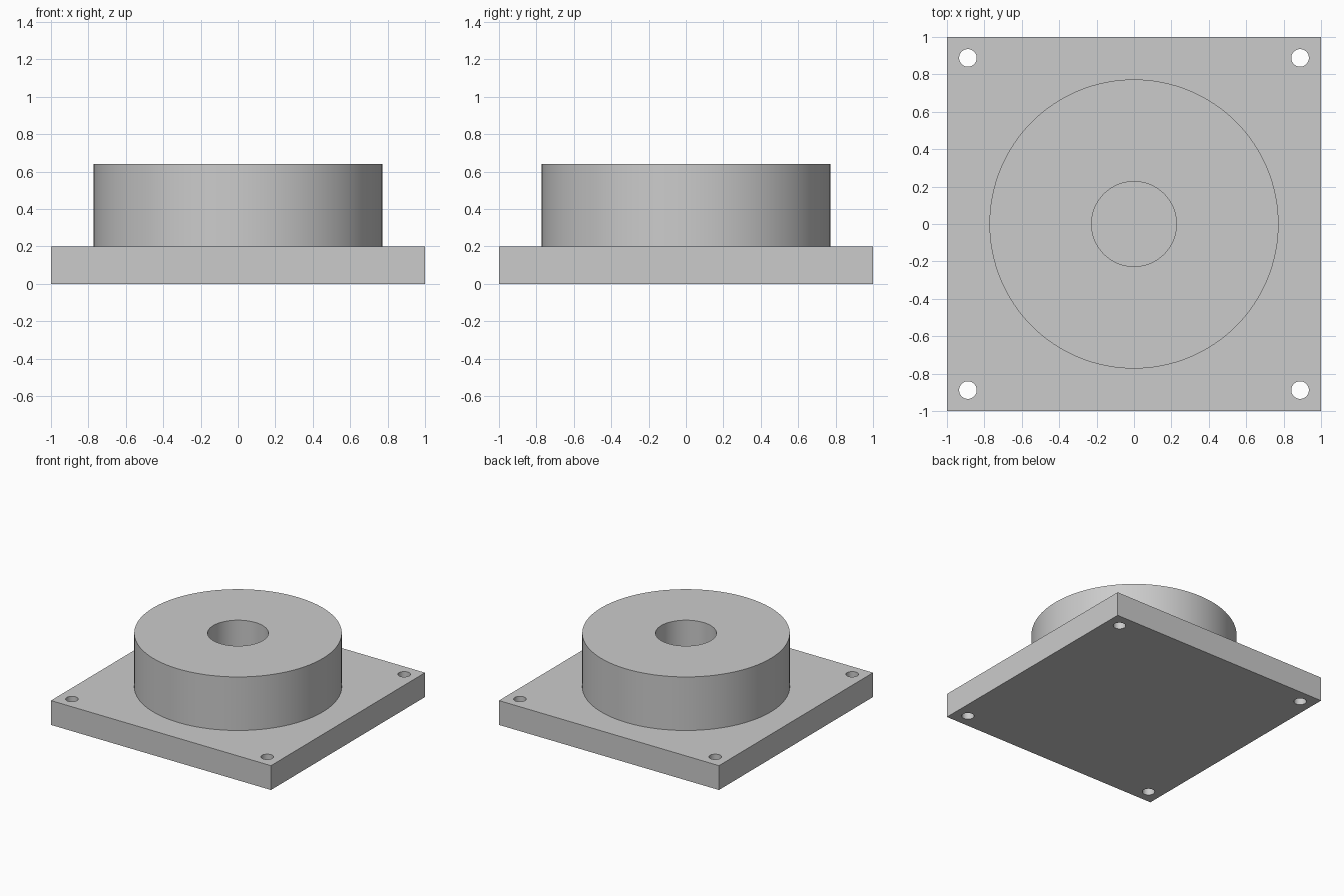
import bpy
import math

if "Cube" in bpy.data.objects:
    bpy.data.objects.remove(bpy.data.objects["Cube"], do_unlink=True)

PLATE_TOP, HUB_TOP = 0.2, 0.64
HUB_R, BORE_R = 0.773, 0.227
HOLE_R, HOLE_POS = 0.047, 0.888

grey = bpy.data.materials.new("light_grey")
grey.use_nodes = True
colour = (0.6, 0.6, 0.6, 1)
grey.diffuse_color = colour
grey.node_tree.nodes["Principled BSDF"].inputs["Base Color"].default_value = colour


def cylinder(name, radius, bottom, top, x=0, y=0, sides=128):
    bpy.ops.mesh.primitive_cylinder_add(
        vertices=sides, radius=radius, depth=top - bottom,
        location=(x, y, (bottom + top) / 2))
    obj = bpy.context.object
    obj.name = name
    obj.data.materials.append(grey)
    return obj


def combine(body, tool, operation):
    """Apply a boolean to the body and discard the tool."""
    mod = body.modifiers.new(tool.name, "BOOLEAN")
    mod.operation = operation
    mod.solver = "EXACT"
    mod.object = tool
    bpy.context.view_layer.objects.active = body
    bpy.ops.object.modifier_apply(modifier=mod.name)
    bpy.data.objects.remove(tool, do_unlink=True)


# Square base plate
bpy.ops.mesh.primitive_cube_add(size=2, location=(0, 0, PLATE_TOP / 2))
body = bpy.context.object
body.name = "flanged_hub"
body.scale.z = PLATE_TOP / 2
bpy.ops.object.transform_apply(location=True, rotation=False, scale=True)
body.data.materials.append(grey)

# Round hub, sunk into the plate so the two join as one solid
combine(body, cylinder("hub", HUB_R, PLATE_TOP / 2, HUB_TOP), "UNION")

# Blind centre bore, down to the plate
combine(body, cylinder("bore", BORE_R, PLATE_TOP, HUB_TOP + 0.1), "DIFFERENCE")

# Corner bolt holes, right through the plate
for sx in (-1, 1):
    for sy in (-1, 1):
        hole = cylinder("bolt_hole", HOLE_R, -0.1, PLATE_TOP + 0.1,
                        sx * HOLE_POS, sy * HOLE_POS, sides=48)
        combine(body, hole, "DIFFERENCE")

# Smooth round walls with sharp rims
bpy.ops.object.select_all(action="DESELECT")
body.select_set(True)
bpy.context.view_layer.objects.active = body
bpy.ops.object.shade_smooth_by_angle(angle=math.radians(30))
